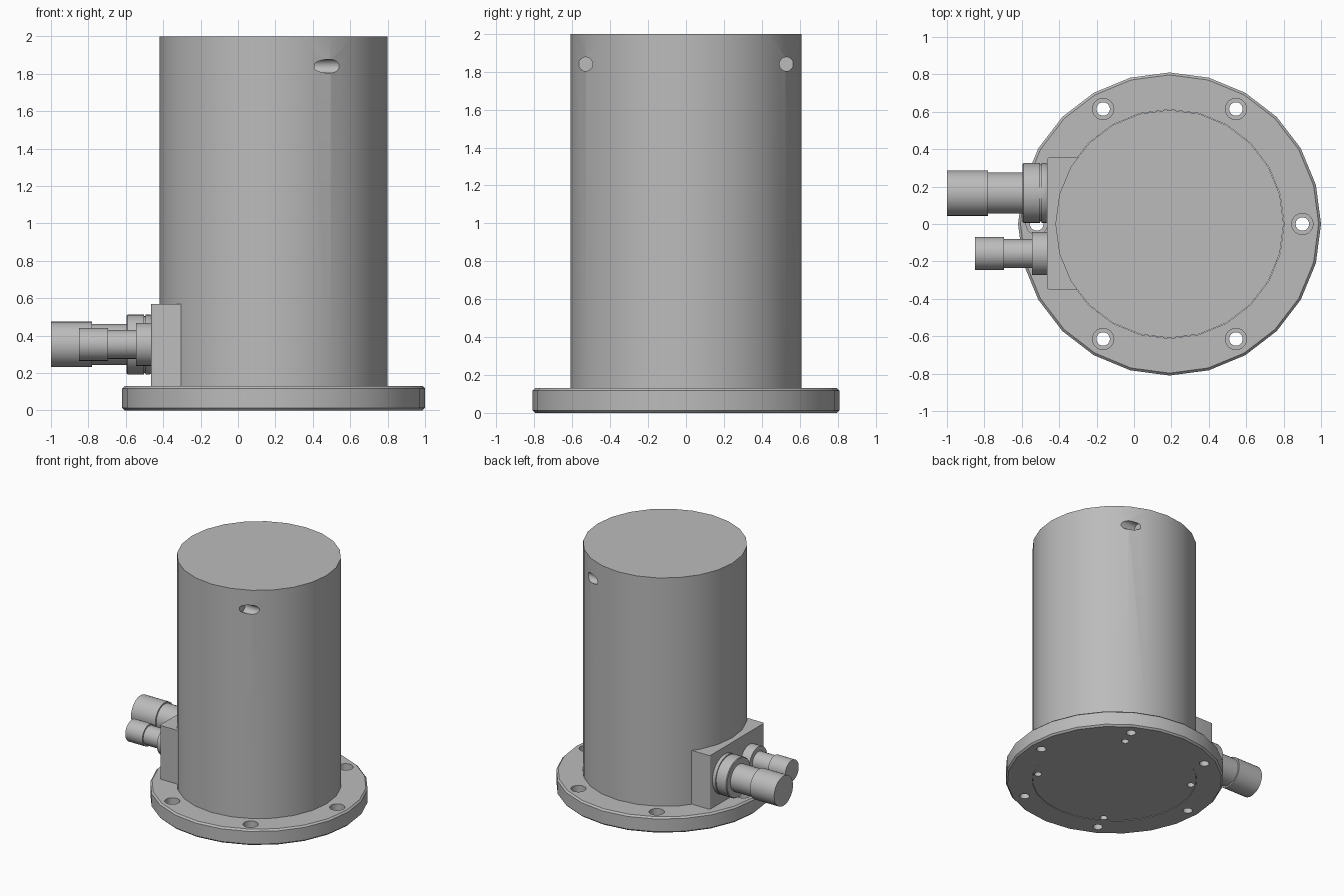
import bpy, bmesh, math
from mathutils import Matrix, Vector

if "Cube" in bpy.data.objects:
    bpy.data.objects.remove(bpy.data.objects["Cube"], do_unlink=True)

CX = 0.19  # axis of the main cylinder

grey = bpy.data.materials.new("machined grey")
grey.use_nodes = True
grey.diffuse_color = (0.5, 0.5, 0.5, 1)
grey.node_tree.nodes["Principled BSDF"].inputs["Base Color"].default_value = (0.5, 0.5, 0.5, 1)


def activate(ob):
    bpy.ops.object.select_all(action='DESELECT')
    ob.select_set(True)
    bpy.context.view_layer.objects.active = ob


def finish(ob):
    activate(ob)
    bpy.ops.object.shade_smooth_by_angle(angle=math.radians(30))


def from_bmesh(name, bm):
    bmesh.ops.recalc_face_normals(bm, faces=bm.faces)
    me = bpy.data.meshes.new(name)
    bm.to_mesh(me)
    bm.free()
    me.materials.append(grey)
    ob = bpy.data.objects.new(name, me)
    bpy.context.collection.objects.link(ob)
    return ob


def lathe(name, profile, origin, axis='Z', steps=24, ring=False):
    """Revolve (radius, distance) points; ring closes the profile, otherwise ends are capped."""
    bm = bmesh.new()
    rings = []
    for r, d in profile:
        rings.append([bm.verts.new((r * math.cos(2 * math.pi * i / steps),
                                    r * math.sin(2 * math.pi * i / steps), d))
                      for i in range(steps)])
    pairs = list(zip(rings, rings[1:]))
    if ring:
        pairs.append((rings[-1], rings[0]))
    for a, b in pairs:
        for i in range(steps):
            j = (i + 1) % steps
            bm.faces.new((a[i], a[j], b[j], b[i]))
    if not ring:
        bm.faces.new(rings[0])
        bm.faces.new(rings[-1])
    turn = Matrix.Rotation(math.pi / 2, 4, 'Y') if axis == 'X' else Matrix()
    bm.transform(Matrix.Translation(Vector(origin)) @ turn)
    return from_bmesh(name, bm)


def cut(target, cutters):
    for c in cutters:
        c.hide_render = True
        mod = target.modifiers.new("hole", 'BOOLEAN')
        mod.operation = 'DIFFERENCE'
        mod.solver = 'EXACT'
        mod.object = c
        activate(target)
        bpy.ops.object.modifier_apply(modifier=mod.name)
        bpy.data.objects.remove(c, do_unlink=True)


def polar(radius, degrees):
    a = math.radians(degrees)
    return (CX + radius * math.cos(a), radius * math.sin(a), 0)


# Base flange with chamfered rims and six counterbored bolt holes
flange = lathe("base_flange", [(0.612, 0), (0.797, 0), (0.81, 0.013), (0.81, 0.117),
                               (0.797, 0.13), (0.612, 0.13)], (CX, 0, 0), ring=True)
bore = [(0.036, -0.1), (0.036, 0.07), (0.057, 0.07), (0.057, 0.2)]
cut(flange, [lathe("bolt_cutter", bore, polar(0.71, 60 * k)) for k in range(6)])
finish(flange)

# Main cylinder: blind holes underneath and two sideways holes near the top
body = lathe("main_cylinder", [(0.61, 0.003), (0.61, 2.0)], (CX, 0, 0))
cutters = [lathe("base_hole_cutter", [(0.028, -0.1), (0.028, 0.1)], polar(0.573, 58 + 90 * k), steps=16)
           for k in range(4)]
cutters += [lathe("side_hole_cutter", [(0.037, 0), (0.037, 0.6)], (0.41, s * 0.53, 1.84), 'X')
            for s in (-1, 1)]
cut(body, cutters)
finish(body)

# Connector block with softened outer vertical edges
bm = bmesh.new()
bmesh.ops.create_cube(bm, size=1)
bm.transform(Matrix.Translation((-0.3325, 0.0025, 0.345)) @ Matrix.Diagonal((0.265, 0.705, 0.45, 1)))
edges = [e for e in bm.edges if all(v.co.x < -0.4 for v in e.verts)
         and abs(e.verts[0].co.z - e.verts[1].co.z) > 0.1]
bmesh.ops.bevel(bm, geom=edges, offset=0.012, segments=3, affect='EDGES', profile=0.5)
finish(from_bmesh("connector_block", bm))

# Large connector: cap, neck, grooved collar
finish(lathe("large_connector",
             [(0.122, -1.0), (0.122, -0.78), (0.11, -0.78), (0.11, -0.595), (0.155, -0.595),
              (0.16, -0.59), (0.16, -0.503), (0.152, -0.503), (0.152, -0.495),
              (0.16, -0.495), (0.16, -0.47), (0.155, -0.46)],
             (0, 0.165, 0.353), 'X', 32))

# Small connector: cap, neck, collar
finish(lathe("small_connector",
             [(0.088, -0.85), (0.088, -0.695), (0.077, -0.695), (0.077, -0.545),
              (0.115, -0.545), (0.115, -0.46)],
             (0, -0.158, 0.353), 'X', 32))
